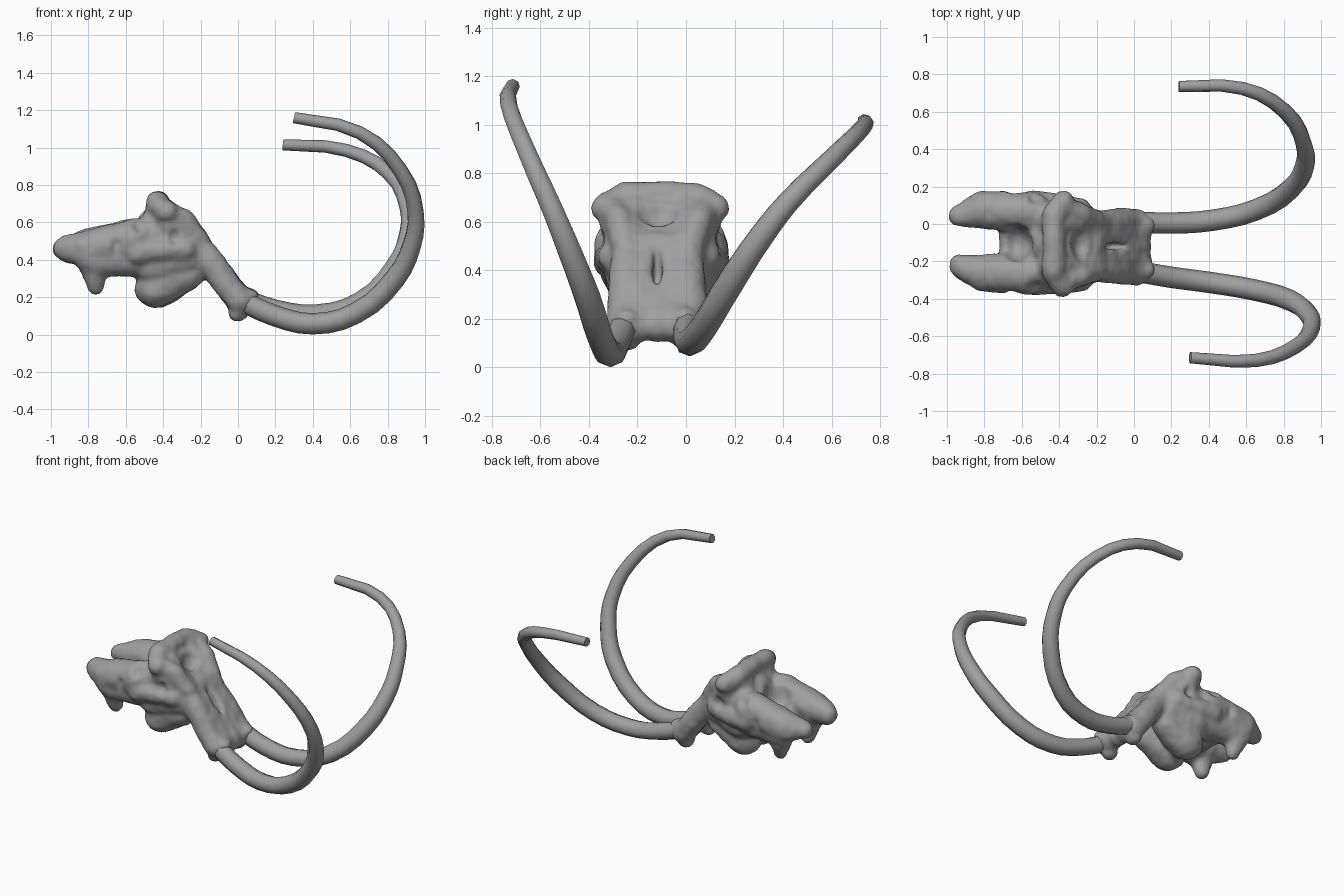
import bpy, bmesh
from mathutils import Vector, Matrix

if "Cube" in bpy.data.objects:
    bpy.data.objects.remove(bpy.data.objects["Cube"])

bone = bpy.data.materials.new("bone_grey")
bone.diffuse_color = (0.35, 0.35, 0.35, 1)
bone.use_nodes = True
bone.node_tree.nodes["Principled BSDF"].inputs["Base Color"].default_value = bone.diffuse_color


def place(x, y, z):
    # the skull's midline sits off-centre and is turned slightly
    return Vector((x, y - 0.122 - 0.035 * x, z))


def ball(bm, center, size):
    m = Matrix.Translation(place(*center)) @ Matrix.Diagonal((*size, 1))
    return bmesh.ops.create_icosphere(bm, subdivisions=3, radius=1, matrix=m)


def limb(bm, pts):
    # rounded bone through (x, y, z, radius) points, made of hulls of ball pairs
    for a, b in zip(pts, pts[1:]):
        part = bmesh.new()
        for p in (a, b):
            ball(part, p[:3], (p[3],) * 3)
        bmesh.ops.delete(part, geom=part.faces[:] + part.edges[:], context='EDGES_FACES')
        bmesh.ops.convex_hull(part, input=part.verts[:])
        bmesh.ops.delete(part, geom=[v for v in part.verts if not v.link_faces], context='VERTS')
        bmesh.ops.recalc_face_normals(part, faces=part.faces[:])
        tmp = bpy.data.meshes.new("tmp")
        part.to_mesh(tmp)
        part.free()
        bm.from_mesh(tmp)
        bpy.data.meshes.remove(tmp)


def pair(bm, *pts):
    # the same bone on both sides
    for s in (1, -1):
        limb(bm, [(x, s * y, z, r) for x, y, z, r in pts])


def to_object(bm, name):
    mesh = bpy.data.meshes.new(name)
    bm.to_mesh(mesh)
    bm.free()
    ob = bpy.data.objects.new(name, mesh)
    bpy.context.collection.objects.link(ob)
    return ob


def activate(ob):
    bpy.ops.object.select_all(action='DESELECT')
    ob.select_set(True)
    bpy.context.view_layer.objects.active = ob


bm = bmesh.new()
# tusk sheaths with the web between them
pair(bm, (-.23, .12, .50, .07), (.01, .13, .18, .075))
pair(bm, (.06, .12, .195, .05), (0, .12, .125, .055))
limb(bm, [(-.23, -.07, .49, .07), (-.23, .07, .49, .07)])
pair(bm, (-.23, .07, .49, .07), (.03, .07, .17, .065))
limb(bm, [(-.23, 0, .48, .07), (.03, 0, .17, .065)])
# top crest, forehead and brow
pair(bm, (-.43, 0, .71, .055), (-.43, .15, .70, .06), (-.38, .23, .66, .055))
pair(bm, (-.43, .10, .69, .06), (-.24, .13, .52, .07))
pair(bm, (-.43, .10, .68, .06), (-.44, .13, .52, .10))
pair(bm, (-.38, .20, .66, .05), (-.28, .16, .60, .06), (-.22, .13, .50, .07))
# temple, cheek bone and upper jaw
pair(bm, (-.38, .18, .63, .07), (-.32, .15, .47, .09))
pair(bm, (-.28, .19, .46, .06), (-.54, .22, .44, .06))
pair(bm, (-.44, .09, .25, .11), (-.27, .10, .32, .085))
pair(bm, (-.45, .12, .37, .11), (-.27, .12, .41, .09))
# rear lobes, spurs and the bridge under the pit
pair(bm, (-.93, .135, .46, .06), (-.80, .17, .46, .10), (-.55, .16, .51, .11))
pair(bm, (-.78, .17, .40, .08), (-.76, .15, .26, .045))
pair(bm, (-.78, .17, .41, .09), (-.53, .13, .40, .095))
limb(bm, [(-.64, -.1, .40, .08), (-.64, .1, .40, .08)])
# braincase
ball(bm, (-.40, 0, .47), (.19, .18, .22))
skull = to_object(bm, "skull")

# hollows: nose opening, face groove, rear pit, eye sockets, side pits
bm = bmesh.new()
ball(bm, (-.28, 0, .66), (.06, .09, .09))
ball(bm, (-.09, 0, .42), (.12, .022, .16))
ball(bm, (-.63, 0, .57), (.09, .10, .14))
for s in (1, -1):
    ball(bm, (-.34, s * .27, .52), (.05, .06, .05))
    ball(bm, (-.53, s * .27, .61), (.055, .07, .07))
    ball(bm, (-.65, s * .31, .45), (.04, .07, .10))
hollows = to_object(bm, "hollows")
hollows.hide_render = True

# fuse the bones, carve the hollows, then soften and roughen
tex = bpy.data.textures.new("bone_bumps", 'CLOUDS')
tex.noise_scale = 0.15


def remesh(name):
    m = skull.modifiers.new(name, 'REMESH')
    m.mode = 'VOXEL'
    m.voxel_size = 0.014


remesh("fuse")
cut = skull.modifiers.new("carve", 'BOOLEAN')
cut.operation = 'DIFFERENCE'
cut.object = hollows
remesh("blend")
soft = skull.modifiers.new("soften", 'SMOOTH')
soft.factor = 0.5
soft.iterations = 6
bumps = skull.modifiers.new("bumps", 'DISPLACE')
bumps.texture = tex
bumps.strength = 0.025
bumps.mid_level = 0.4
activate(skull)
for m in [m.name for m in skull.modifiers]:
    bpy.ops.object.modifier_apply(modifier=m)
bpy.data.objects.remove(hollows)
bpy.ops.object.shade_smooth()
skull.data.materials.clear()
skull.data.materials.append(bone)


# tusks: tapered sweeps along a curling path
def tusk(name, *path):
    cu = bpy.data.curves.new(name, 'CURVE')
    cu.dimensions = '3D'
    cu.bevel_depth = 1.0
    cu.bevel_resolution = 2
    cu.resolution_u = 3
    cu.use_fill_caps = True
    sp = cu.splines.new('BEZIER')
    sp.bezier_points.add(len(path) - 1)
    for i, (bp, co) in enumerate(zip(sp.bezier_points, path)):
        t = i / (len(path) - 1)
        bp.co = co
        bp.handle_left_type = bp.handle_right_type = 'AUTO'
        bp.radius = 0.057 - 0.027 * max(0, (t - 0.45) / 0.55)
    cu.materials.append(bone)
    ob = bpy.data.objects.new(name, cu)
    bpy.context.collection.objects.link(ob)
    activate(ob)
    bpy.ops.object.convert(target='MESH')
    bpy.ops.object.shade_smooth_by_angle(angle=0.9)


tusk("tusk_back",
     (0, .01, .20), (.20, .005, .13), (.42, .02, .105), (.65, .075, .17), (.84, .19, .36),
     (.912, .31, .54), (.91, .42, .68), (.81, .60, .86), (.58, .725, .985), (.24, .735, 1.015))
tusk("tusk_front",
     (0, -.25, .19), (.20, -.285, .10), (.40, -.312, .058), (.63, -.35, .115), (.84, -.41, .30),
     (.93, -.48, .48), (.95, -.55, .65), (.87, -.65, .875), (.65, -.73, 1.08), (.30, -.715, 1.16))
